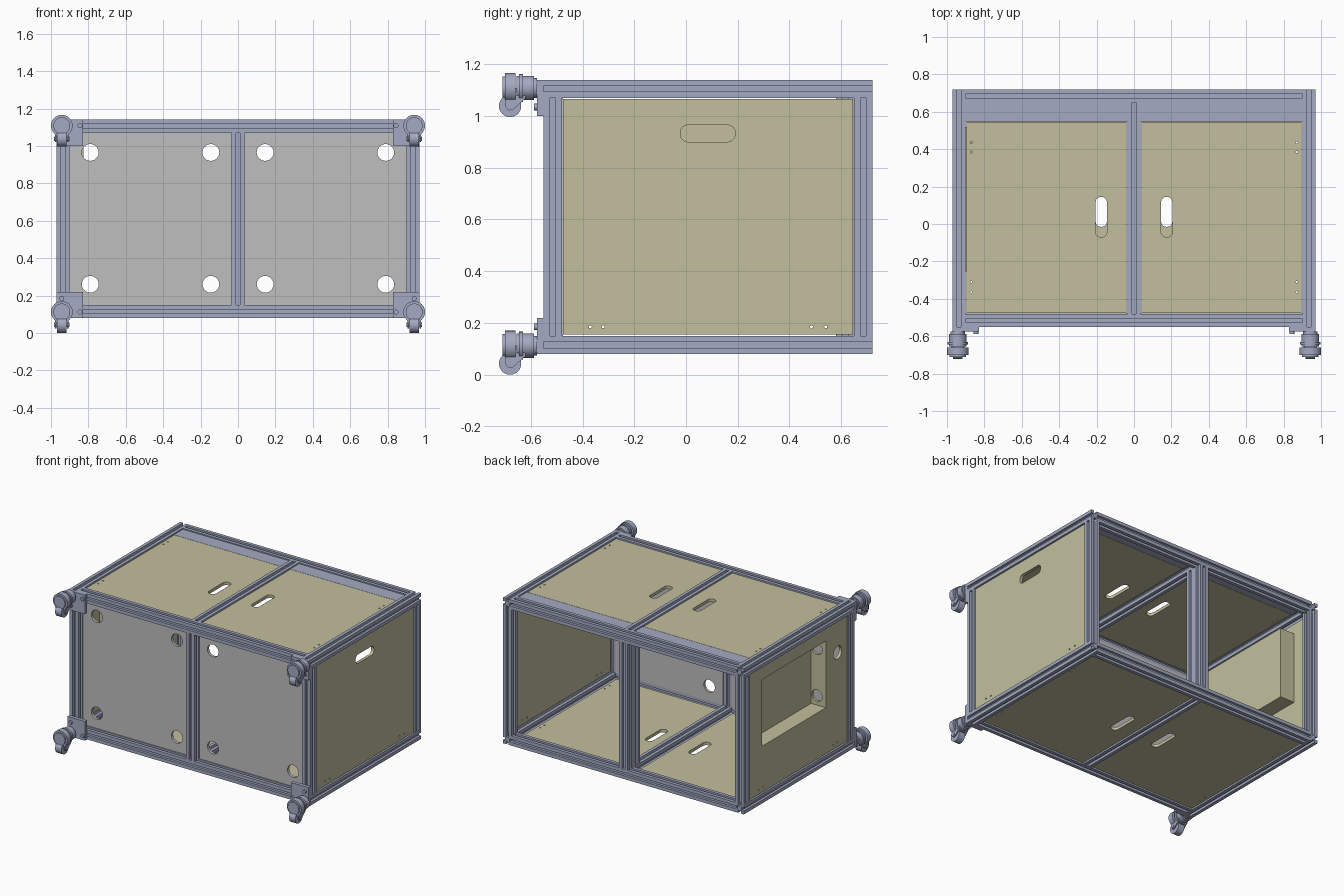
import bpy, bmesh, math

cube = bpy.data.objects.get("Cube")
if cube:
    bpy.data.objects.remove(cube)


def material(name, rgb):
    m = bpy.data.materials.new(name)
    m.use_nodes = True
    m.diffuse_color = (*rgb, 1)
    m.node_tree.nodes["Principled BSDF"].inputs["Base Color"].default_value = (*rgb, 1)
    return m


BLUE = material("blue grey metal", (0.37, 0.40, 0.54))
OLIVE = material("olive board", (0.54, 0.52, 0.34))
GREY = material("grey board", (0.52, 0.52, 0.52))


# 2D outlines
def rect(u0, u1, v0, v1):
    return [(u0, v0), (u1, v0), (u1, v1), (u0, v1)]


def circle(u, v, r, n=24):
    return [(u + r * math.cos(math.tau * i / n), v + r * math.sin(math.tau * i / n))
            for i in range(n)]


def slot(u0, u1, v0, v1):
    """Rectangle with rounded corners."""
    r = min(u1 - u0, v1 - v0) * 0.45
    corners = [(u1 - r, v1 - r), (u0 + r, v1 - r), (u0 + r, v0 + r), (u1 - r, v0 + r)]
    return [(cu + r * math.cos(a), cv + r * math.sin(a))
            for k, (cu, cv) in enumerate(corners)
            for a in [(k + j / 5) * math.pi / 2 for j in range(6)]]


def extrude(name, mat, axis, start, end, outline, holes=()):
    """Extrude an outline with holes along an axis; u, v are the other two axes in order."""
    curve = bpy.data.curves.new(name, "CURVE")
    curve.dimensions = "2D"
    curve.fill_mode = "BOTH"
    curve.extrude = abs(end - start) / 2
    for loop in [outline, *holes]:
        spline = curve.splines.new("POLY")
        spline.points.add(len(loop) - 1)
        for p, (u, v) in zip(spline.points, loop):
            p.co = (u, v, 0, 1)
        spline.use_cyclic_u = True
    temp = bpy.data.objects.new("temp", curve)
    bpy.context.collection.objects.link(temp)
    dg = bpy.context.evaluated_depsgraph_get()
    mesh = bpy.data.meshes.new_from_object(temp.evaluated_get(dg))
    bpy.data.objects.remove(temp)
    bpy.data.curves.remove(curve)
    mid = (start + end) / 2
    for p in mesh.vertices:
        u, v, w = p.co
        w += mid
        p.co = {"x": (w, u, v), "y": (u, w, v), "z": (u, v, w)}[axis]
    bm = bmesh.new()
    bm.from_mesh(mesh)
    bmesh.ops.remove_doubles(bm, verts=bm.verts, dist=1e-5)
    bmesh.ops.recalc_face_normals(bm, faces=bm.faces)
    bm.to_mesh(mesh)
    bm.free()
    mesh.name = name
    mesh.materials.clear()
    mesh.materials.append(mat)
    mesh.shade_smooth()
    mesh.set_sharp_from_angle(angle=math.radians(35))
    ob = bpy.data.objects.new(name, mesh)
    bpy.context.collection.objects.link(ob)
    return ob


# Main dimensions of the frame
T = 0.07
H = T / 2
X = 0.97
Y0, Y1 = -0.55, 0.72
Z0, Z1 = 0.08, 1.14
XI, YI0, YI1, ZI0, ZI1 = X - T, Y0 + T, Y1 - T, Z0 + T, Z1 - T
GAP = 0.005


def beam(name, axis, start, end, u, v):
    """Grooved square extrusion centred on u, v."""
    s, d = 0.011, 0.018
    pts = []
    side = [(H, -H), (H, -s), (H - d, -s), (H - d, s), (H, s)]
    for _ in range(4):
        pts += [(u + a, v + b) for a, b in side]
        side = [(-b, a) for a, b in side]
    extrude(name, BLUE, axis, start, end, pts)


# Frame beams and posts
for level, z in (("bottom", Z0 + H), ("top", Z1 - H)):
    for side, x in (("right", -X + H), ("left", X - H)):
        beam(f"{level}_{side}_beam", "y", Y0, Y1, x, z)
    beam(f"{level}_middle_beam", "y", YI0, YI1, 0, z)
    for side, y in (("front", Y0 + H), ("back", Y1 - H)):
        beam(f"{level}_{side}_beam", "x", -XI, XI, y, z)
for side, y in (("front", Y0 + H), ("back", Y1 - H)):
    for place, x in (("right", -X + H), ("middle", 0), ("left", X - H)):
        beam(f"{side}_{place}_post", "z", ZI0, ZI1, x, y)
beam("inner_middle_post", "z", ZI0, ZI1, 0, Y1 - T - H)

# Horizontal boards, front boards and the back top strip
DOT = 0.006
for side, s in (("right", -1), ("left", 1)):
    xa, xb = sorted((s * (H + GAP), s * (XI - GAP)))
    grip = sorted((s * 0.145, s * 0.205))
    dots = [circle(s * 0.87, y, DOT, 8) for y in (-0.365, -0.31, 0.385, 0.435)]
    extrude(f"top_{side}_board", OLIVE, "z", Z1 - 0.03, Z1 - 0.008,
            rect(xa, xb, YI0 + GAP, 0.545), [slot(*grip, -0.07, 0.145)] + dots)
    extrude(f"bottom_{side}_board", OLIVE, "z", Z0 + 0.008, Z0 + 0.03,
            rect(xa, xb, YI0 + GAP, YI1 - GAP), [slot(*grip, -0.015, 0.195)] + dots)
    extrude(f"top_{side}_strip", BLUE, "z", Z1 - 0.03, Z1 - 0.008,
            rect(xa - GAP, xb + GAP, 0.547, YI1))
    extrude(f"front_{side}_board", GREY, "y", YI0 - 0.015, YI0 + 0.005,
            rect(xa - GAP, xb + GAP, ZI0, ZI1),
            [circle(s * x, z, 0.045) for x in (0.145, 0.79) for z in (0.26, 0.965)])

# Side boards
side_rect = rect(YI0 + GAP, YI1 - GAP, ZI0 + GAP, ZI1 - GAP)
side_dots = [circle(y, 0.185, DOT, 8) for y in (-0.37, -0.32, 0.485, 0.54)]
extrude("left_side_board", OLIVE, "x", X - 0.03, X - 0.008, side_rect,
        [slot(-0.022, 0.19, 0.9, 0.965)] + side_dots)
BY0, BY1, BZ0, BZ1 = -0.235, 0.50, 0.49, 0.975
extrude("right_side_board", OLIVE, "x", -X + 0.008, -X + 0.03, side_rect,
        [rect(BY0, BY1, BZ0, BZ1), circle(-0.37, 0.84, 0.047)] + side_dots)

# Recessed box in the right side board
W = 0.018
BX0, BX1 = -X + 0.03, -0.825
extrude("recess_back", OLIVE, "x", BX1 - W, BX1, rect(BY0, BY1, BZ0, BZ1))
extrude("recess_front_wall", OLIVE, "y", BY0 - W, BY0, rect(BX0, BX1, BZ0 - W, BZ1 + W),
        [circle(-0.89, z, 0.042) for z in (0.56, 0.90)])
extrude("recess_rear_wall", OLIVE, "y", BY1, BY1 + W, rect(BX0, BX1, BZ0 - W, BZ1 + W))
extrude("recess_floor", OLIVE, "z", BZ0 - W, BZ0, rect(BX0, BX1, BY0, BY1))
extrude("recess_ceiling", OLIVE, "z", BZ1, BZ1 + W, rect(BX0, BX1, BY0, BY1))


# Casters with their mounting plates
def caster(tag, s, z, plate_z, up):
    x = s * 0.942
    y = Y0 - 0.025
    pa, pb = sorted((s * 0.83, s * X))
    extrude(f"{tag}_plate", BLUE, "y", y, Y0, rect(pa, pb, *plate_z))
    for bx, bz in ((0.845, z), (0.942, z + up * 0.073)):
        extrude(f"{tag}_bolt", BLUE, "y", y - 0.012, y, circle(s * bx, bz, 0.013, 16))
    for part, y0, y1, r in (("stem", y - 0.025, y, 0.038), ("body", -0.655, y - 0.012, 0.047),
                            ("collar", -0.645, -0.63, 0.054), ("housing", -0.70, -0.66, 0.058),
                            ("cap", -0.71, -0.70, 0.045)):
        extrude(f"{tag}_{part}", BLUE, "y", y0, y1, circle(x, z, r, 32))
    wy, wz = -0.68, z - 0.069
    extrude(f"{tag}_wheel", BLUE, "x", x - 0.025, x + 0.025, circle(wy, wz, 0.043, 32))
    extrude(f"{tag}_axle", BLUE, "x", x - 0.042, x + 0.042, circle(wy, wz, 0.012, 16))
    for k in (-1, 1):
        cheek = [(-0.70, z), (-0.70, wz), (-0.685, wz - 0.018), (-0.668, wz - 0.014),
                 (-0.62, z - 0.04), (-0.62, z)]
        a, b = sorted((x + k * 0.029, x + k * 0.037))
        extrude(f"{tag}_fork_cheek", BLUE, "x", a, b, cheek)


for side, s in (("right", -1), ("left", 1)):
    caster(f"bottom_{side}_caster", s, 0.112, (Z0, Z0 + 0.14), 1)
    caster(f"top_{side}_caster", s, 1.108, (Z1 - 0.14, Z1), -1)
